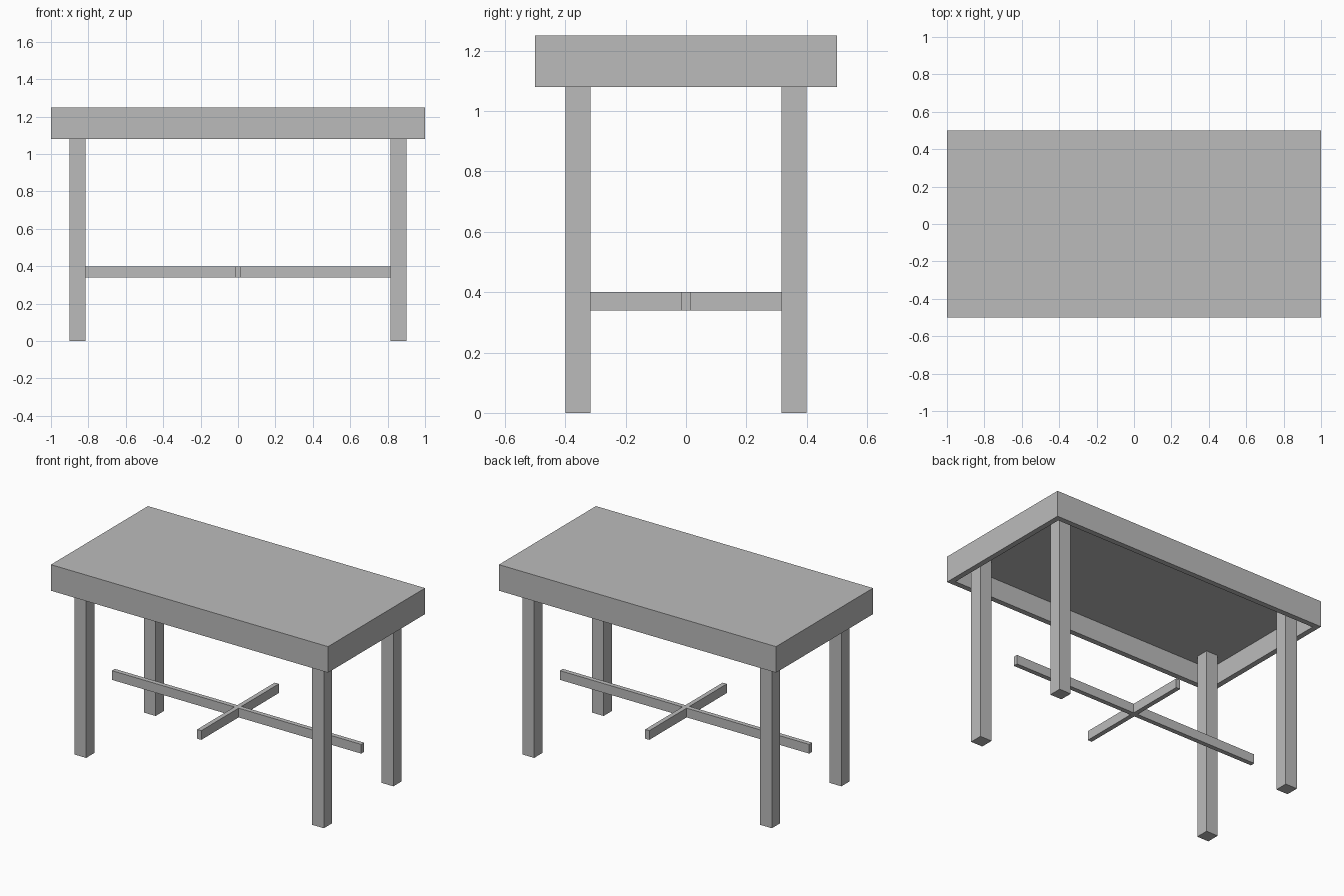
import bpy

if "Cube" in bpy.data.objects:
    bpy.data.objects.remove(bpy.data.objects["Cube"])

grey = bpy.data.materials.new("plain grey")
grey.diffuse_color = (0.5, 0.5, 0.5, 1)
grey.use_nodes = True
grey.node_tree.nodes["Principled BSDF"].inputs["Base Color"].default_value = grey.diffuse_color


def box(name, lo, hi):
    """Axis-aligned box between two corners."""
    mid = [(a + b) / 2 for a, b in zip(lo, hi)]
    half = [(b - a) / 2 for a, b in zip(lo, hi)]
    bpy.ops.mesh.primitive_cube_add(size=2, location=mid)
    ob = bpy.context.object
    ob.name = name
    ob.scale = half
    bpy.ops.object.transform_apply(location=False, rotation=False, scale=True)
    ob.data.materials.append(grey)
    return ob


TOP, SLAB, RIM = 1.25, 1.21, 1.08   # heights of tabletop, its underside, apron bottom
T = 0.035                           # apron thickness

# Tabletop: slab whose underside is inset and the border pulled down as an apron
box("tabletop", (-1, -0.5, SLAB), (1, 0.5, TOP))
for s, side in ((-1, "front"), (1, "back")):
    y = sorted((s * 0.5, s * (0.5 - T)))
    box(side + "_apron", (-1, y[0], RIM), (1, y[1], SLAB))
for s, side in ((-1, "left"), (1, "right")):
    x = sorted((s * 1.0, s * (1 - T)))
    box(side + "_apron", (x[0], -0.5 + T, RIM), (x[1], 0.5 - T, SLAB))

# Four square legs running up to the slab
for sx, nx in ((-1, "left"), (1, "right")):
    for sy, ny in ((-1, "front"), (1, "back")):
        x = sorted((sx * 0.9, sx * 0.816))
        y = sorted((sy * 0.4, sy * 0.316))
        box(f"{ny}_{nx}_leg", (x[0], y[0], 0), (x[1], y[1], SLAB))

# Crossed stretchers between the legs
box("long_stretcher", (-0.9, -0.015, 0.34), (0.9, 0.015, 0.40))
for s, side in ((-1, "front"), (1, "back")):
    y = sorted((s * 0.015, s * 0.4))
    box(side + "_cross_stretcher", (-0.015, y[0], 0.34), (0.015, y[1], 0.40))
